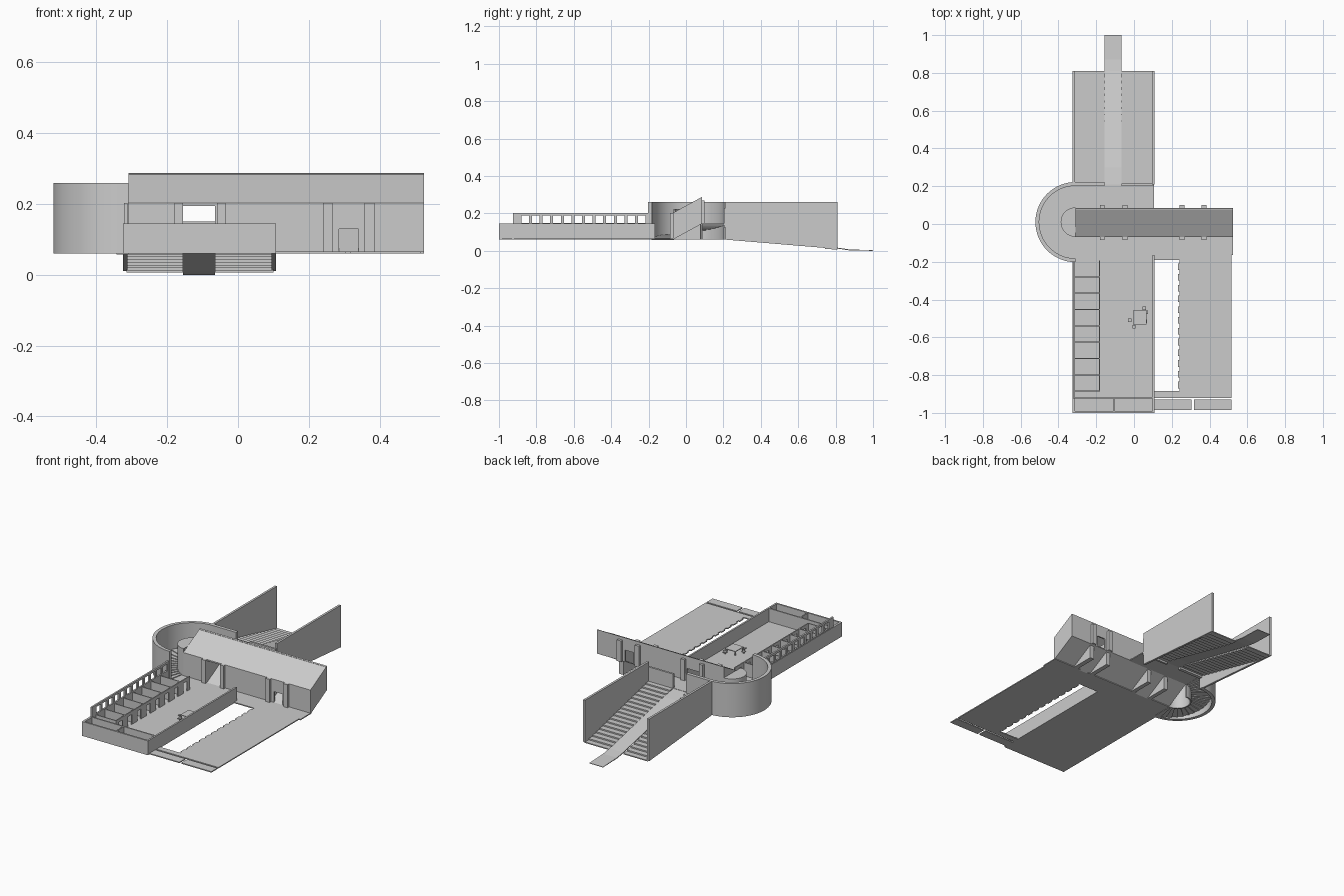
import bpy, bmesh, math

if "Cube" in bpy.data.objects:
    bpy.data.objects.remove(bpy.data.objects["Cube"])

grey = bpy.data.materials.new("concrete_grey")
grey.diffuse_color = (0.6, 0.6, 0.6, 1)
grey.use_nodes = True
grey.node_tree.nodes["Principled BSDF"].inputs["Base Color"].default_value = grey.diffuse_color


def finish(name, bm):
    bmesh.ops.recalc_face_normals(bm, faces=bm.faces)
    me = bpy.data.meshes.new(name)
    bm.to_mesh(me)
    bm.free()
    me.materials.append(grey)
    ob = bpy.data.objects.new(name, me)
    bpy.context.collection.objects.link(ob)
    return ob


def add_prism(bm, low, high):
    a = [bm.verts.new(p) for p in low]
    b = [bm.verts.new(p) for p in high]
    bm.faces.new(a)
    bm.faces.new(b)
    for i in range(len(a)):
        j = (i + 1) % len(a)
        bm.faces.new((a[i], a[j], b[j], b[i]))


def boxes(name, items):
    """Each item is x0, x1, y0, y1, z0, z1."""
    bm = bmesh.new()
    for x0, x1, y0, y1, z0, z1 in items:
        c = [(x0, y0), (x1, y0), (x1, y1), (x0, y1)]
        add_prism(bm, [(x, y, z0) for x, y in c], [(x, y, z1) for x, y in c])
    return finish(name, bm)


def side_prism(name, x0, x1, profile):
    """Extrude a (y, z) profile along x."""
    bm = bmesh.new()
    add_prism(bm, [(x0, y, z) for y, z in profile], [(x1, y, z) for y, z in profile])
    return finish(name, bm)


def half_ring(name, r0, r1, n, heights, smooth=True):
    """Left-hand half ring running front to back; heights(i) gives z0, z1."""
    bm = bmesh.new()
    for i in range(n):
        z0, z1 = heights(i)
        a, b = (-math.pi / 2 - math.pi * k / n for k in (i, i + 1))
        c = [(CX + r * math.cos(t), CY + r * math.sin(t))
             for r, t in ((r0, a), (r1, a), (r1, b), (r0, b))]
        add_prism(bm, [(x, y, z0) for x, y in c], [(x, y, z1) for x, y in c])
    if smooth:
        # weld the segments into one shell and drop the inner partitions
        bmesh.ops.remove_doubles(bm, verts=bm.verts, dist=1e-5)
        inner = [f for f in bm.faces if all(len(e.link_faces) > 2 for e in f.edges)]
        seen = [f for f in inner]
        bmesh.ops.delete(bm, geom=seen, context='FACES_ONLY')
    ob = finish(name, bm)
    if smooth:
        bpy.context.view_layer.objects.active = ob
        ob.select_set(True)
        bpy.ops.object.shade_smooth_by_angle(angle=math.radians(30))
        ob.select_set(False)
    return ob


CX, CY = -0.31, 0.01
F, L, T = 0.06, 0.145, 0.006        # lower floor, upper landing, slab thickness

# floors and landing
boxes("gallery_floor", [(-0.32, 0.105, -1, -0.19, F, F + T)])
boxes("hall_floor", [(-0.31, 0.25, -0.19, -0.07, F, F + T), (0.25, 0.525, -0.165, -0.07, F, F + T)])
boxes("yard_floor", [(0.24, 0.515, -0.92, -0.165, F, F + T), (0.105, 0.24, -0.92, -0.885, F, F + T)]
      + [(0.232, 0.24, -0.87 + i * 0.057, -0.835 + i * 0.057, F, F + T) for i in range(12)])
boxes("yard_front_strip", [(0.105, 0.305, -0.985, -0.93, F, F + T), (0.318, 0.515, -0.985, -0.93, F, F + T)])
boxes("landing", [(-0.31, 0.105, 0.085, 0.21, L - T, L)])

# gallery parapets and the front room divisions
boxes("gallery_walls", [
    (-0.325, -0.312, -1, -0.19, F, L), (-0.325, 0.108, -1, -0.99, F, L),
    (0.098, 0.108, -1, -0.165, F, L), (-0.312, 0.1, -0.925, -0.917, F, L),
    (-0.109, -0.102, -0.99, -0.925, F, L)])

# arcade above the left wall
A0, A1, N = -0.88, -0.2, 12
pitch = (A1 - A0) / N
boxes("arcade", [(-0.322, -0.312, -0.925, A0, L, 0.203), (-0.322, -0.312, A0, A1, 0.19, 0.203),
                 (-0.322, -0.312, A0, A1, L, 0.15)]
      + [(-0.322, -0.312, A0 + pitch * (i + 1) - 0.016, A0 + pitch * (i + 1), 0.15, 0.19) for i in range(N)])

# small rooms: cross walls and a corridor wall with a doorway per room
rooms = []
for i in range(8):
    y = -0.885 + i * 0.0865
    rooms.append((-0.312, -0.18, y - 0.003, y + 0.003, F, L))
    rooms += [(-0.186, -0.18, y, y + 0.025, F, L), (-0.186, -0.18, y + 0.06, y + 0.0865, F, L),
              (-0.186, -0.18, y + 0.025, y + 0.06, 0.125, L)]
boxes("small_rooms", rooms)

# table and chairs
tx, ty, tz = 0.03, -0.495, 0.088
boxes("table", [(tx - 0.035, tx + 0.035, ty - 0.038, ty + 0.038, tz, tz + 0.004)]
      + [(tx + sx * 0.031 - 0.003, tx + sx * 0.031 + 0.003, ty + sy * 0.034 - 0.003, ty + sy * 0.034 + 0.003, F, tz)
         for sx in (-1, 1) for sy in (-1, 1)])
chairs = []
for x, y in ((-0.022, -0.51), (0.0, -0.545), (0.06, -0.515), (0.065, -0.467), (0.055, -0.445)):
    chairs += [(x - 0.009, x + 0.009, y - 0.009, y + 0.009, 0.075, 0.079),
               (x - 0.003, x + 0.003, y - 0.003, y + 0.003, F, 0.075)]
boxes("chairs", chairs)

# leaning hall: slanted roof, slanted underside, end walls
B0, B1, X0, X1 = -0.07, 0.085, -0.31, 0.525
side_prism("hall_roof", X0, X1, [(B0, 0.203), (B1, 0.288), (B1, 0.28), (B0, 0.195)])
side_prism("hall_underside", X0, X1, [(B0, F), (B1, L), (B1, L + T), (B0, F + T)])
for name, x in (("hall_left_end", X0), ("hall_right_end", X1 - 0.008)):
    side_prism(name, x, x + 0.008, [(B0, F), (B1, L), (B1, 0.287), (B0, 0.202)])

# long walls with two doorways each
doors = ((-0.155, -0.065), (0.285, 0.34))
spans = ((X0, doors[0][0]), (doors[0][1], doors[1][0]), (doors[1][1], X1))
boxes("hall_front_wall", [(a, b, B0, B0 + 0.008, F, 0.202) for a, b in spans]
      + [(0.285, 0.34, B0, B0 + 0.008, 0.13, 0.202)])
boxes("hall_back_wall", [(a, b, B1 - 0.008, B1, L, 0.285) for a, b in spans]
      + [(a, b, B1 - 0.008, B1, 0.215, 0.285) for a, b in doors])

# door pillars and passages through the hall
pillar_x = ((-0.18, -0.155), (-0.06, -0.035), (0.24, 0.267), (0.357, 0.385))
boxes("front_pillars", [(a, b, -0.085, B0, F, 0.203) for a, b in pillar_x])
boxes("back_pillars", [(a, b, B1, 0.1, L, 0.27) for a, b in pillar_x])
boxes("passage_walls", [(a, b, B0 + 0.008, B1 - 0.008, F, 0.2) for a, b in pillar_x])

# round tower: outer wall, core and rising steps
half_ring("round_wall", 0.192, 0.212, 32, lambda i: (F, 0.26))
half_ring("round_core", 0.07, 0.078, 24, lambda i: (F, 0.225))
half_ring("core_cap", 0.0001, 0.078, 24, lambda i: (0.22, 0.225), smooth=False)
S = 18
half_ring("winding_steps", 0.076, 0.195, S,
          lambda i: (F - 0.002 + (L - F) * i / S, F + (L - F) * (i + 1) / S), smooth=False)

# landing parapets on both sides of the ramp
boxes("landing_parapets", [(-0.31, -0.155, 0.202, 0.222, L - 0.02, 0.26),
                           (-0.065, 0.105, 0.202, 0.214, L - 0.02, 0.23)])

# outer stairs in two flights, stepped below as well
R = 18
Y0, Y1, ZL = 0.21, 0.81, 0.012
steps = []
for i in range(R):
    y, z = Y0 + (Y1 - Y0) * i / R, L - (L - ZL) * i / (R - 1)
    for a, b in ((-0.315, -0.155), (-0.065, 0.1)):
        steps.append((a, b, y, y + (Y1 - Y0) / R, z - 0.009, z))
boxes("outer_stairs", [(a, b, c, d, max(e, 0.006), f) for a, b, c, d, e, f in steps])

# central ramp with flat run-out
top = [(Y0 - 0.01, L), (0.3, 0.129), (0.81, 0.017), (0.87, 0.008), (1.0, 0.003)]
side_prism("ramp", -0.155, -0.065, top + [(y, max(0, z - 0.005)) for y, z in reversed(top)])

# stair side walls
for name, x in (("stair_wall_left", -0.325), ("stair_wall_right", 0.095)):
    side_prism(name, x, x + 0.013, [(Y0, F), (Y1, 0.01), (Y1, 0.26), (Y0, 0.26)])
